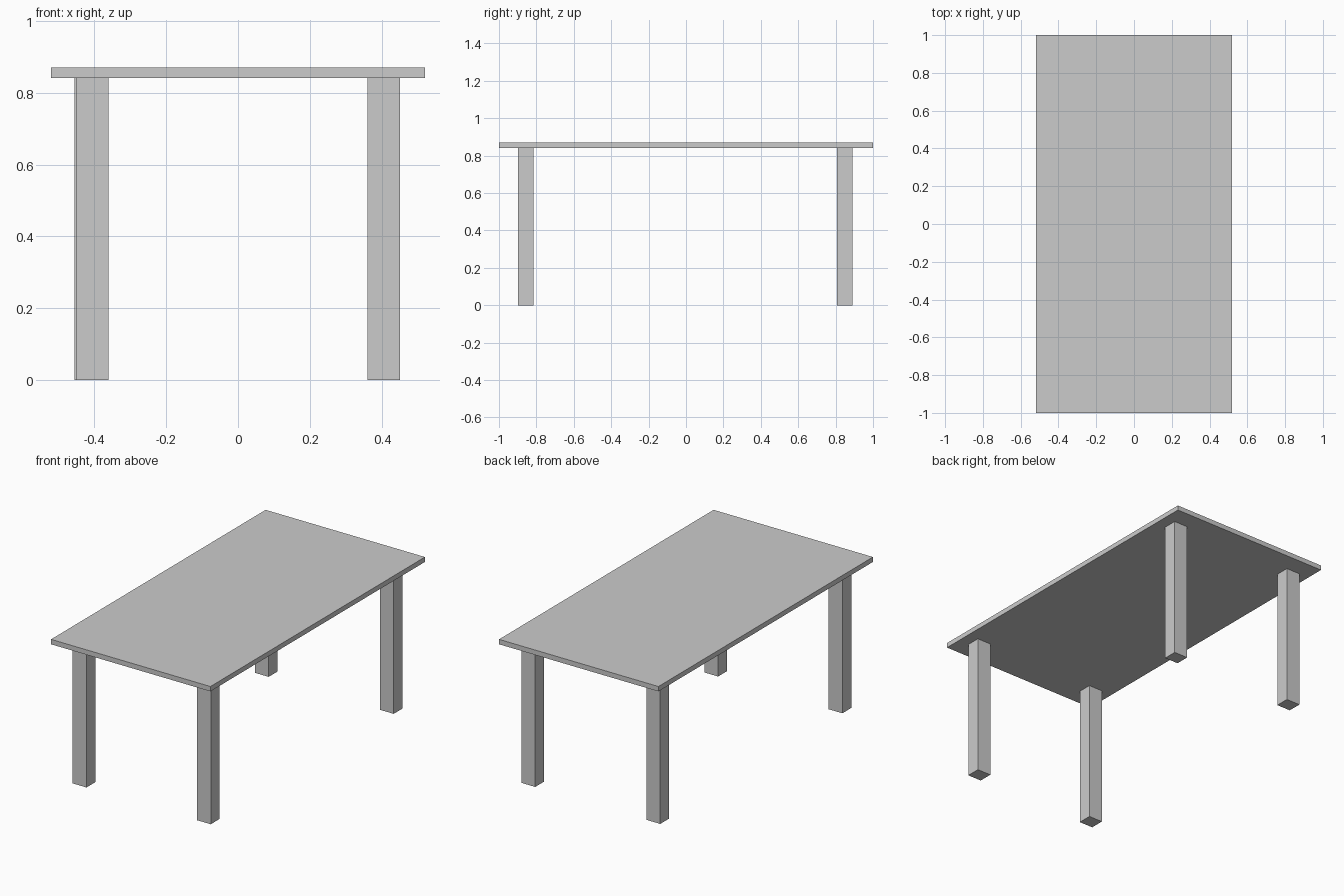
import bpy

if "Cube" in bpy.data.objects:
    bpy.data.objects.remove(bpy.data.objects["Cube"])


def box(name, lo, hi):
    """Axis-aligned box between two corners."""
    size = [b - a for a, b in zip(lo, hi)]
    centre = [(a + b) / 2 for a, b in zip(lo, hi)]
    bpy.ops.mesh.primitive_cube_add(size=1, location=centre)
    ob = bpy.context.object
    ob.name = name
    ob.scale = size
    bpy.ops.object.transform_apply(location=False, rotation=False, scale=True)
    return ob


TOP, UNDER = 0.87, 0.841
LEG_X, LEG_Y = 0.09, 0.083

# Tabletop
box("tabletop", (-0.52, -1, UNDER), (0.52, 1, TOP))

# Legs: minimum x and y corner of each (back left sits slightly further out)
legs = {
    "front_left_leg": (-0.45, -0.898),
    "front_right_leg": (0.361, -0.898),
    "back_left_leg": (-0.455, 0.807),
    "back_right_leg": (0.361, 0.807),
}
for name, (x, y) in legs.items():
    box(name, (x, y, 0), (x + LEG_X, y + LEG_Y, UNDER))
